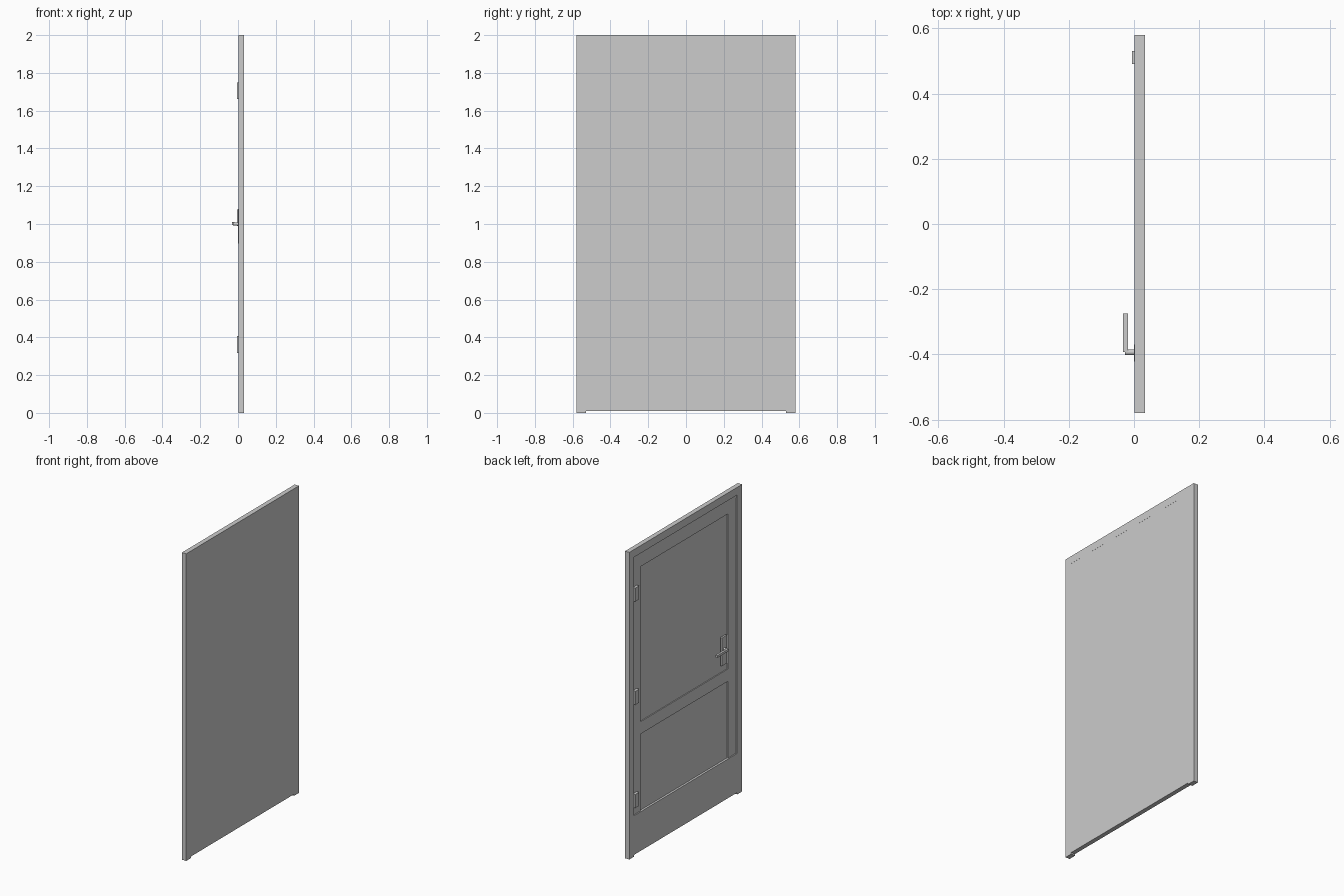
import bpy, bmesh, math
from mathutils import Matrix

if "Cube" in bpy.data.objects:
    bpy.data.objects.remove(bpy.data.objects["Cube"])

grey = bpy.data.materials.new("light_grey")
grey.diffuse_color = (0.604, 0.604, 0.604, 1)
grey.use_nodes = True
grey.node_tree.nodes["Principled BSDF"].inputs["Base Color"].default_value = grey.diffuse_color


def finish(name, bm):
    bmesh.ops.recalc_face_normals(bm, faces=bm.faces)
    mesh = bpy.data.meshes.new(name)
    bm.to_mesh(mesh)
    bm.free()
    mesh.materials.append(grey)
    ob = bpy.data.objects.new(name, mesh)
    bpy.context.collection.objects.link(ob)
    return ob


def box(name, x, y, z):
    """Box from (min, max) ranges."""
    bm = bmesh.new()
    bmesh.ops.create_cube(bm, size=1)
    for v in bm.verts:
        for i, (a, b) in enumerate((x, y, z)):
            v.co[i] = a if v.co[i] < 0 else b
    return finish(name, bm)


def extrude_x(name, outline, x0, x1):
    """Extrude a y-z outline along x."""
    bm = bmesh.new()
    face = bm.faces.new([bm.verts.new((x0, y, z)) for y, z in outline])
    new = bmesh.ops.extrude_face_region(bm, geom=[face])["geom"]
    for v in new:
        if isinstance(v, bmesh.types.BMVert):
            v.co.x = x1
    return finish(name, bm)


FRONT, BACK = 0.002, 0.033      # frame faces
LEAF, PANEL = 0.012, 0.018      # door leaf surface and sunken panels
W, H, IN, HEAD = 0.58, 2.0, 0.53, 1.95

# Frame: two posts and a head in one piece
extrude_x("frame", [(-W, 0), (-W, H), (W, H), (W, 0), (IN, 0), (IN, HEAD),
                    (-IN, HEAD), (-IN, 0)], FRONT, BACK)

# Stop strip under the head
box("head_stop", (0.008, LEAF), (-IN, IN), (1.93, HEAD))

# Door leaf: backing, stiles and rails around two sunken panels
box("door_backing", (PANEL, BACK - 0.0004), (-IN, IN), (0.01, HEAD))
for side, name in ((1, "hinge_stile"), (-1, "lock_stile")):
    box(name, (LEAF, PANEL), tuple(sorted((side * 0.45, side * IN))), (0.265, HEAD))
for name, z in (("top_rail", (1.855, HEAD)), ("middle_rail", (0.765, 0.845))):
    box(name, (LEAF, PANEL), (-0.45, 0.45), z)

# Kick plate, almost flush with the frame
box("kick_plate", (FRONT + 0.002, PANEL), (-IN, IN), (0.01, 0.265))

# Hinges
for i, z in enumerate((0.362, 1.034, 1.706)):
    box(f"hinge_{i + 1}", (-0.006, LEAF), (0.49, 0.53), (z - 0.044, z + 0.044))

# Handle: plate, round stem, lever
box("handle_plate", (0.0, LEAF), (-0.422, -0.37), (0.897, 1.08))
bm = bmesh.new()
bmesh.ops.create_cone(bm, cap_ends=True, segments=16, radius1=0.009, radius2=0.009,
                      depth=0.03, matrix=Matrix.Translation((-0.012, -0.393, 1.0))
                      @ Matrix.Rotation(math.pi / 2, 4, 'Y'))
stem = finish("handle_stem", bm)
bpy.context.view_layer.objects.active = stem
stem.select_set(True)
bpy.ops.object.shade_smooth_by_angle()
box("handle_lever", (-0.033, -0.019), (-0.393, -0.275), (0.995, 1.01))
